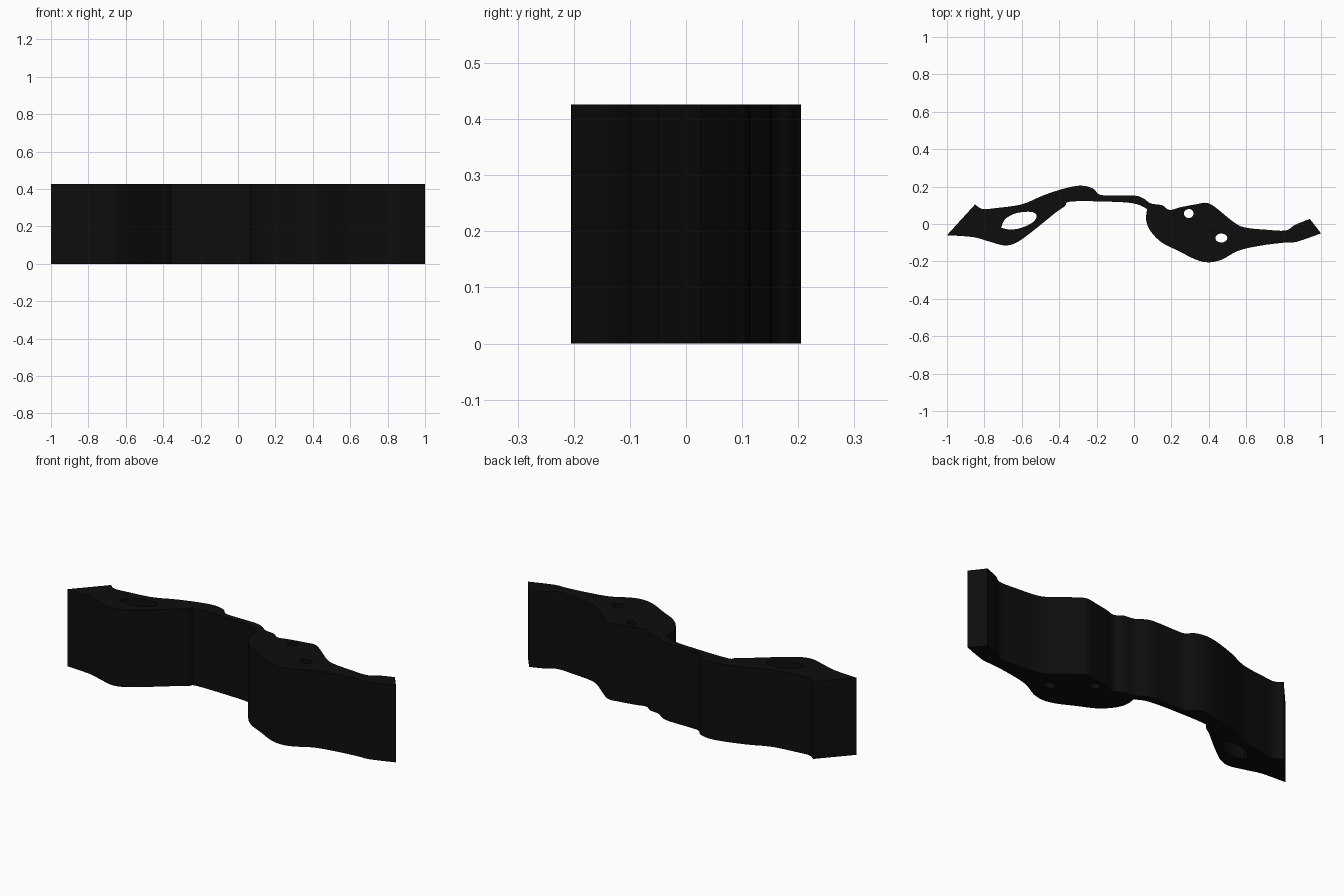
import bpy
import bmesh
import math
from mathutils import Vector

HEIGHT = 0.426

cube = bpy.data.objects.get("Cube")
if cube:
    bpy.data.objects.remove(cube, do_unlink=True)


def make_material(name, colour):
    material = bpy.data.materials.new(name)
    material.use_nodes = True
    material.diffuse_color = colour
    material.node_tree.nodes["Principled BSDF"].inputs["Base Color"].default_value = colour
    return material


def smooth_run(points, steps=4):
    """Pass a smooth open curve through the points, leaving out the last one."""
    pts = [Vector(p) / 100 for p in points]
    pts = [pts[0]] + pts + [pts[-1]]
    result = []
    for a, b, c, d in zip(pts, pts[1:], pts[2:], pts[3:]):
        for step in range(steps):
            t = step / steps
            tangent_b, tangent_c = (c - a) / 2, (d - b) / 2
            bend = (c - b) * 3 - tangent_b * 2 - tangent_c
            twist = (b - c) * 2 + tangent_b + tangent_c
            result.append(b + tangent_b * t + bend * t ** 2 + twist * t ** 3)
    return result


def ellipse(x, y, radius_x, radius_y, sides=20):
    angles = [math.tau * i / sides for i in range(sides)]
    return [Vector((x + radius_x * math.cos(a), y + radius_y * math.sin(a))) for a in angles]


def add_loop(curve, points):
    spline = curve.splines.new("POLY")
    spline.points.add(len(points) - 1)
    for target, point in zip(spline.points, points):
        target.co = (point.x, point.y, 0, 1)
    spline.use_cyclic_u = True


# Outline runs in hundredths of a unit, with sharp corners where runs meet
left_end = [(-100, -6), (-85, 10.5)]
back_edge = [(-85, 10.5), (-81, 8), (-74, 8.5), (-60, 10.5), (-48, 15.5), (-36, 19.3),
             (-28, 20.5), (-22, 19), (-19, 16), (-15, 15.3), (0, 15.2), (5, 13.7),
             (9, 11), (15, 10), (19, 7.5), (25, 9), (33, 10.5), (39, 11.3), (44, 8.5),
             (54, 0.5), (60, -2), (70, -3), (81, -3.5), (86, -0.5), (94, 2.7)]
right_end = [(94, 2.7), (100, -5)]
front_edge = [(100, -5), (87, -9.5), (80, -10), (68, -11.5), (56, -14.2), (47, -19),
              (40, -20.5), (33, -19), (24, -14.5), (15, -10), (9, -4), (6.5, 2), (7, 8)]
inner_edge = [(7, 8), (0, 11), (-15, 12), (-34, 12), (-37, 9.5), (-42, 6), (-50, -0.5),
              (-57, -6), (-63, -10), (-69, -11.5), (-77, -9.5), (-86, -7), (-100, -6)]
outline = []
for run in (left_end, back_edge, right_end, front_edge, inner_edge):
    outline += smooth_run(run)

# Slanted opening with one pointed end
opening = smooth_run([(-71, -2), (-69, 2.5), (-63, 5.8), (-55, 6.5), (-52, 4.5),
                      (-54, 1), (-60, -2), (-66, -3), (-71, -2)])

# Solid bar with its opening and two round bores
profile = bpy.data.curves.new("carved_bar_profile", "CURVE")
profile.dimensions = "2D"
profile.fill_mode = "BOTH"
profile.extrude = HEIGHT / 2
for loop in (outline, opening, ellipse(0.293, 0.056, 0.026, 0.024),
             ellipse(0.467, -0.075, 0.032, 0.024)):
    add_loop(profile, loop)
profile.materials.append(make_material("near_black", (0.004, 0.004, 0.004, 1)))

bar = bpy.data.objects.new("carved_bar", profile)
bpy.context.collection.objects.link(bar)
bar.location.z = HEIGHT / 2
bpy.ops.object.select_all(action="DESELECT")
bar.select_set(True)
bpy.context.view_layer.objects.active = bar
bpy.ops.object.convert(target="MESH")
bar = bpy.context.object

# Join caps to walls and keep the rims crisp
bm = bmesh.new()
bm.from_mesh(bar.data)
bmesh.ops.remove_doubles(bm, verts=bm.verts, dist=0.0001)
bmesh.ops.recalc_face_normals(bm, faces=bm.faces)
bm.to_mesh(bar.data)
bm.free()
bpy.ops.object.shade_smooth_by_angle(angle=math.radians(30))
